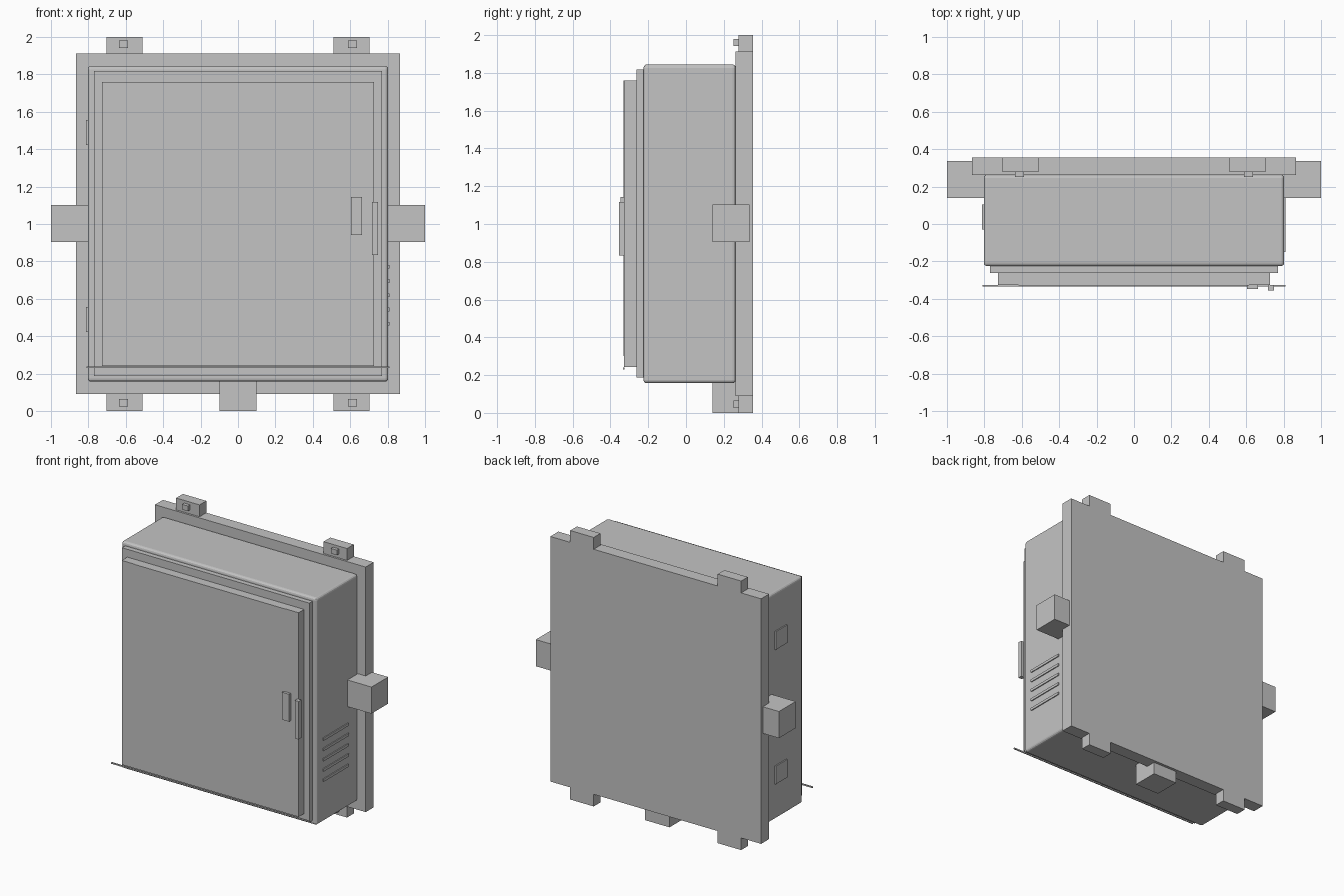
import bpy, bmesh

if "Cube" in bpy.data.objects:
    bpy.data.objects.remove(bpy.data.objects["Cube"])

grey = bpy.data.materials.new("plain_grey")
grey.diffuse_color = (0.55, 0.55, 0.55, 1)
grey.use_nodes = True
grey.node_tree.nodes["Principled BSDF"].inputs["Base Color"].default_value = grey.diffuse_color


def box(name, x, y, z, bevel=0.0):
    """Axis-aligned box from (min, max) ranges, optionally with rounded edges."""
    bm = bmesh.new()
    bmesh.ops.create_cube(bm, size=1)
    for v in bm.verts:
        v.co = [(r[0] + r[1]) / 2 + c * (r[1] - r[0]) for r, c in zip((x, y, z), v.co)]
    if bevel:
        bmesh.ops.bevel(bm, geom=bm.edges[:], offset=bevel, segments=3,
                        profile=0.5, affect='EDGES')
    mesh = bpy.data.meshes.new(name)
    bm.to_mesh(mesh)
    bm.free()
    mesh.materials.append(grey)
    ob = bpy.data.objects.new(name, mesh)
    bpy.context.collection.objects.link(ob)
    return ob


# cabinet body and wall plate
box("cabinet_body", (-0.803, 0.803), (-0.225, 0.263), (0.157, 1.845), 0.018)
box("wall_plate", (-0.867, 0.867), (0.262, 0.356), (0.09, 1.912))

# stepped door with thin front panel
box("door_frame", (-0.77, 0.77), (-0.262, -0.22), (0.187, 1.818))
box("door", (-0.727, 0.727), (-0.327, -0.26), (0.242, 1.76))
box("door_panel", (-0.618, 0.616), (-0.330, -0.325), (0.30, 1.76))
box("drip_rod", (-0.81, 0.81), (-0.334, -0.326), (0.229, 0.239))

# handle and latch
box("handle", (0.604, 0.663), (-0.347, -0.325), (0.94, 1.144))
box("latch", (0.717, 0.748), (-0.356, -0.325), (0.834, 1.117))

# mounting tabs with bolts at the four corners
for sx in (-1, 1):
    x = sorted((sx * 0.51, sx * 0.703))
    bx = sorted((sx * 0.588, sx * 0.636))
    for name, z, bz in (("top", (1.90, 2.0), (1.942, 1.98)),
                        ("bottom", (0.0, 0.10), (0.025, 0.065))):
        box(f"{name}_mounting_tab", x, (0.277, 0.356), z)
        box(f"{name}_tab_bolt", bx, (0.252, 0.28), bz)
    # conduit boxes on both sides
    box("side_conduit_box", sorted((sx * 0.79, sx * 1.0)), (0.14, 0.336), (0.904, 1.102))
box("bottom_conduit_box", (-0.1, 0.1), (0.14, 0.336), (0.0, 0.197))

# hinges on the left, vent slats on the right
for z in (0.422, 1.422):
    box("hinge", (-0.812, -0.80), (-0.03, 0.105), (z, z + 0.134))
for i in range(5):
    z = 0.772 - i * 0.0762
    box("vent_slat", (0.80, 0.81), (-0.15, 0.145), (z - 0.01, z + 0.01))
